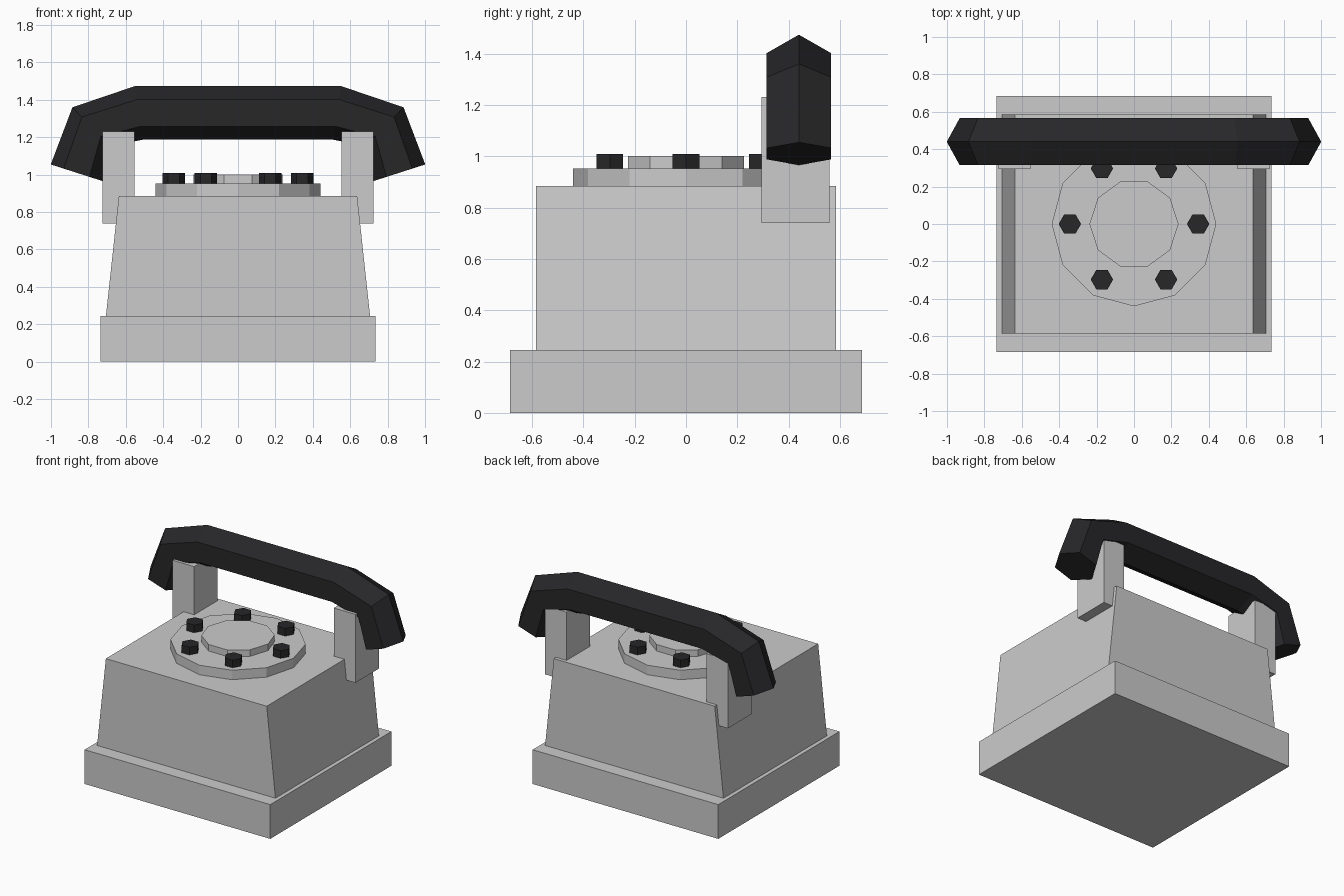
import bpy, bmesh
from math import sin, cos, pi
from mathutils import Vector

if "Cube" in bpy.data.objects:
    bpy.data.objects.remove(bpy.data.objects["Cube"])

black = bpy.data.materials.new("black")
black.diffuse_color = (0.02, 0.02, 0.022, 1)
black.use_nodes = True
black.node_tree.nodes["Principled BSDF"].inputs["Base Color"].default_value = black.diffuse_color


def finish(name, bm, mat=None):
    bmesh.ops.recalc_face_normals(bm, faces=bm.faces)
    me = bpy.data.meshes.new(name)
    bm.to_mesh(me)
    bm.free()
    if mat:
        me.materials.append(mat)
    ob = bpy.data.objects.new(name, me)
    bpy.context.collection.objects.link(ob)
    return ob


def loft(name, rings, mat=None):
    """Bridge equal-sized rings of points and cap both ends."""
    bm = bmesh.new()
    vs = [[bm.verts.new(p) for p in r] for r in rings]
    n = len(vs[0])
    for a, b in zip(vs, vs[1:]):
        for i in range(n):
            j = (i + 1) % n
            bm.faces.new((a[i], a[j], b[j], b[i]))
    bm.faces.new(vs[0])
    bm.faces.new(vs[-1])
    return finish(name, bm, mat)


def rect(x0, x1, y0, y1, z):
    return [(x0, y0, z), (x1, y0, z), (x1, y1, z), (x0, y1, z)]


def box(name, x0, x1, y0, y1, z0, z1):
    return loft(name, [rect(x0, x1, y0, y1, z) for z in (z0, z1)])


def disc(name, sides, r, z0, z1, x=0, y=0, mat=None):
    ang = [2 * pi * i / sides for i in range(sides)]
    return loft(name, [[(x + r * cos(a), y + r * sin(a), z) for a in ang]
                       for z in (z0, z1)], mat)


# Base plinth and body tapering in x only
box("base", -0.735, 0.735, -0.685, 0.685, 0, 0.245)
loft("body", [rect(-0.706, 0.706, -0.585, 0.585, 0.245),
              rect(-0.637, 0.637, -0.585, 0.585, 0.885)])

# Cradle posts
box("cradle_left", -0.724, -0.553, 0.294, 0.56, 0.74, 1.23)
box("cradle_right", 0.553, 0.724, 0.294, 0.56, 0.74, 1.23)

# Dial, hub and six buttons
disc("dial", 12, 0.44, 0.885, 0.953)
disc("dial_hub", 10, 0.238, 0.953, 1.0)
for i in range(6):
    a = i * pi / 3
    disc(f"dial_button_{i + 1}", 6, 0.06, 0.953, 1.008,
         0.343 * cos(a), 0.343 * sin(a), black)

# Handset: hexagonal section swept along a bent path
half = [(-0.863, 1.01), (-0.784, 1.256), (-0.53, 1.33)]
path = [Vector((x, 0.44, z)) for x, z in half + [(-x, z) for x, z in reversed(half)]]
rings = []
for i, p in enumerate(path):
    t = Vector()
    if i > 0:
        t += (p - path[i - 1]).normalized()
    if i < len(path) - 1:
        t += (path[i + 1] - p).normalized()
    t.normalize()
    up, side = Vector((-t.z, 0, t.x)), Vector((0, 1, 0))
    rings.append([p + 0.145 * (cos(k * pi / 3) * up + sin(k * pi / 3) * side)
                  for k in range(6)])
loft("handset", rings, black)
